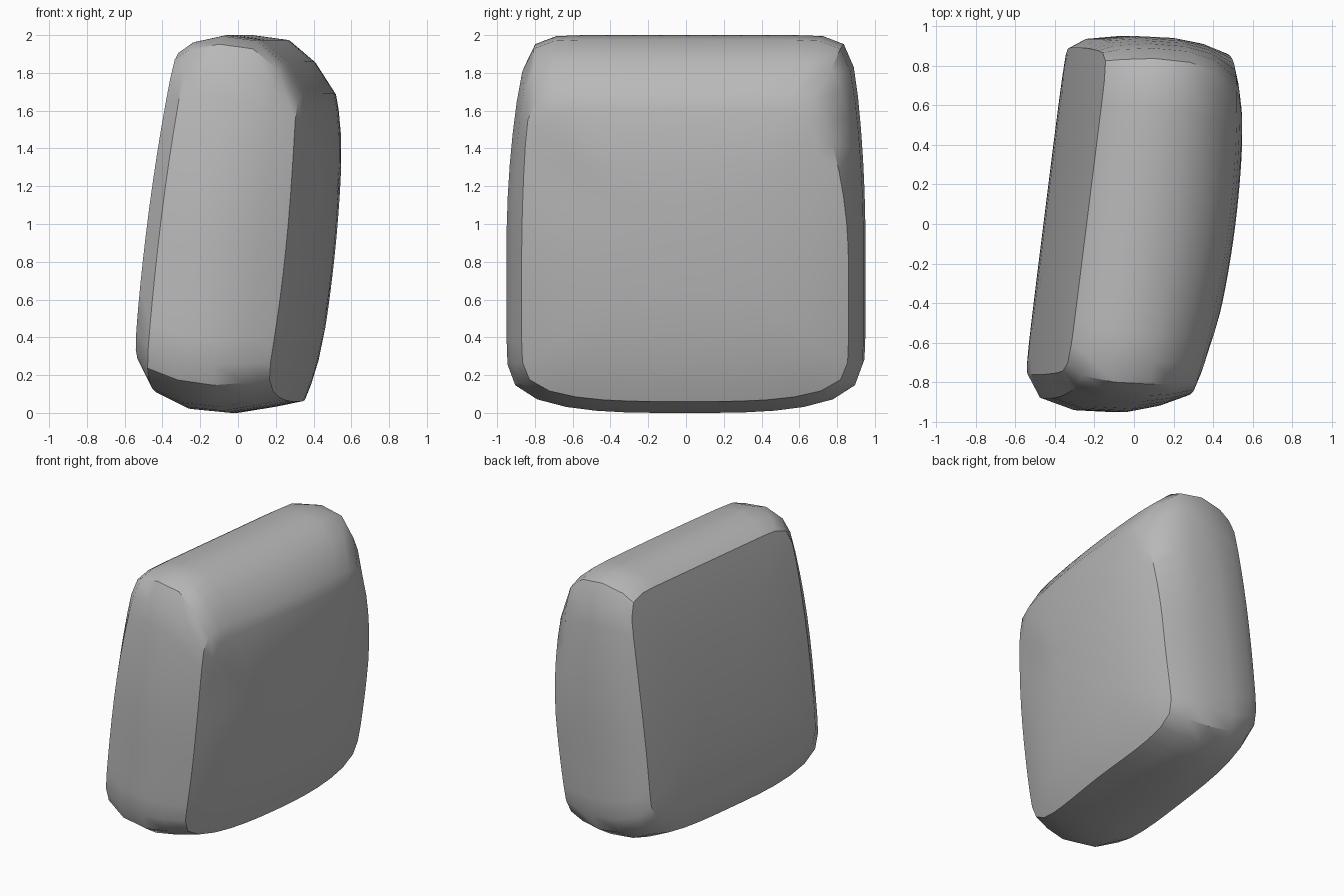
import bpy, bmesh, math

if "Cube" in bpy.data.objects:
    bpy.data.objects.remove(bpy.data.objects["Cube"])

# Stations across the slab: x, front y, back y, bottom z, top z,
# lean with height, height curve, depth curve, bottom bow, front taper, back taper
STATIONS = [
    (-0.386, -0.76, 0.89, 0.25, 1.91, 0.125, 0.04, 0.00, 0.06, 0.02, 0.03),
    (-0.30, -0.88, 0.935, 0.10, 1.965, 0.12, 0.03, 0.00, 0.12, 0.08, 0.07),
    (-0.12, -0.94, 0.95, 0.02, 2.00, 0.115, 0.01, 0.00, 0.14, 0.11, 0.08),
    (0.10, -0.95, 0.94, 0.00, 1.975, 0.11, -0.01, -0.02, 0.13, 0.11, 0.09),
    (0.29, -0.92, 0.91, 0.03, 1.86, 0.10, -0.03, -0.06, 0.11, 0.08, 0.11),
    (0.45, -0.87, 0.86, 0.06, 1.69, 0.085, -0.06, -0.10, 0.10, 0.04, 0.17),
]
SIDE = 12    # segments per side of each loop
SQUARE = 14  # squareness of each loop


def square_loop():
    pts = []
    for k in range(4):
        for i in range(SIDE):
            u, v = -1 + 2 * i / SIDE, -1
            for _ in range(k):
                u, v = -v, u
            pts.append((u, v))
    return pts


def point(st, u, v, s=1.0, bulge=0.0):
    x, y0, y1, z0, z1, lean, zc, yc, bow, tf, tb = st
    k = s / (abs(u) ** SQUARE + abs(v) ** SQUARE) ** (1 / SQUARE)
    u, v = u * k, v * k
    z = (z0 + z1) / 2 + (z1 - z0) / 2 * v
    # narrowing toward the top, bowed underside
    up = max(0, (v + 0.1) / 1.1) ** 2
    f, b = y0 + tf * up, y1 - tb * up
    y = (f + b) / 2 + (b - f) / 2 * u
    z += bow * abs(u) ** 3.5 * max(0, -v) ** 2
    h = z - 1
    return (x + 0.125 * y + yc * y * y + lean * h + zc * h * h + bulge, y, z)


bm = bmesh.new()
square = square_loop()


def ring(st, s=1.0, bulge=0.0):
    return [bm.verts.new(point(st, u, v, s, bulge)) for u, v in square]


def bridge(a, b):
    n = len(a)
    for i in range(n):
        j = (i + 1) % n
        bm.faces.new((a[i], a[j], b[j], b[i]))


# Rounded rim
rings = [ring(st) for st in STATIONS]
for a, b in zip(rings, rings[1:]):
    bridge(a, b)

# Broad faces: the left one nearly flat, the right one slightly swollen
for st, rim, amount in ((STATIONS[0], rings[0], -0.01), (STATIONS[-1], rings[-1], 0.045)):
    prev = rim
    for s in (0.9, 0.75, 0.55, 0.3):
        cur = ring(st, s, amount * (1 - s ** 4))
        bridge(prev, cur)
        prev = cur
    mid = bm.verts.new(point(st, 1, 0, 0, amount))
    for i in range(len(prev)):
        bm.faces.new((prev[i], prev[(i + 1) % len(prev)], mid))

# Shallow hollow in the upper front of the right face
for v in bm.verts:
    x, y, z = v.co
    if x > 0.2:
        d = ((y + 0.66) / 0.12) ** 2 + ((z - 1.25) / 0.25) ** 2
        v.co.x -= 0.02 * math.exp(-d)

bmesh.ops.recalc_face_normals(bm, faces=bm.faces)
mesh = bpy.data.meshes.new("stone_block")
bm.to_mesh(mesh)
bm.free()
stone = bpy.data.objects.new("stone_block", mesh)
bpy.context.collection.objects.link(stone)

mat = bpy.data.materials.new("stone grey")
mat.diffuse_color = (0.48, 0.48, 0.48, 1)
mat.use_nodes = True
mat.node_tree.nodes["Principled BSDF"].inputs["Base Color"].default_value = mat.diffuse_color
mesh.materials.append(mat)

bpy.context.view_layer.objects.active = stone
stone.select_set(True)
bpy.ops.object.shade_smooth_by_angle(angle=math.radians(35))
